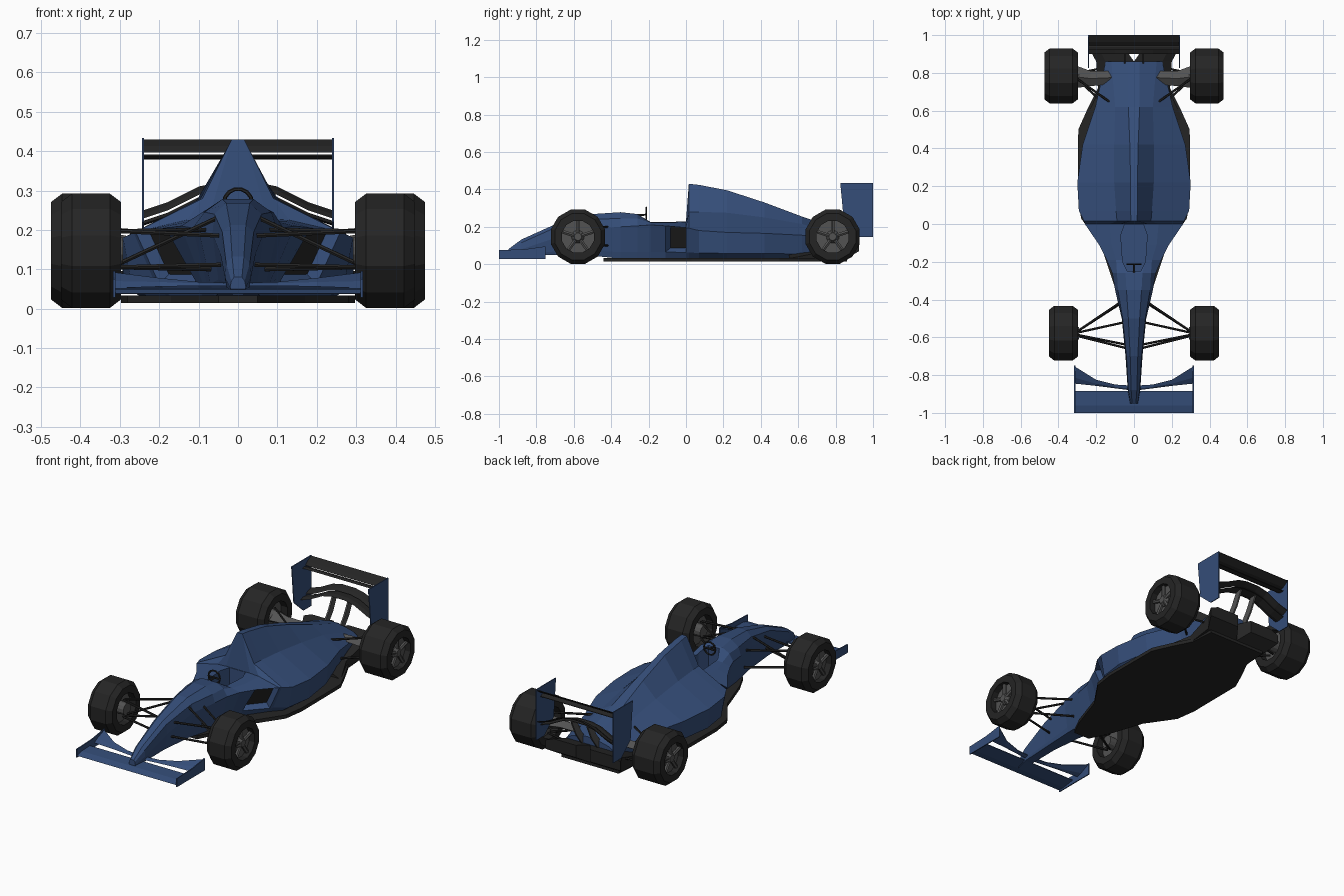
import bpy, bmesh
from math import sin, cos, pi, radians
from mathutils import Vector

if "Cube" in bpy.data.objects:
    bpy.data.objects.remove(bpy.data.objects["Cube"])


def material(name, rgb):
    m = bpy.data.materials.new(name)
    m.diffuse_color = (*rgb, 1)
    m.use_nodes = True
    m.node_tree.nodes["Principled BSDF"].inputs["Base Color"].default_value = m.diffuse_color
    return m


BLUE = material("blue_paint", (0.035, 0.075, 0.19))
BLACK = material("black", (0.018, 0.018, 0.018))
GREY = material("metal_grey", (0.085, 0.085, 0.085))


def loft_mesh(rings, closed=False):
    bm = bmesh.new()
    vs = [[bm.verts.new(p) for p in r] for r in rings]
    n = len(rings[0])
    pairs = list(zip(vs, vs[1:])) + ([(vs[-1], vs[0])] if closed else [])
    for a, b in pairs:
        for i in range(n):
            j = (i + 1) % n
            bm.faces.new((a[i], a[j], b[j], b[i]))
    if not closed:
        bm.faces.new(vs[0])
        bm.faces.new(vs[-1])
    bmesh.ops.recalc_face_normals(bm, faces=bm.faces)
    return bm


def finish(name, bm, mat, mirror=False):
    me = bpy.data.meshes.new(name)
    bm.to_mesh(me)
    bm.free()
    ob = bpy.data.objects.new(name, me)
    bpy.context.collection.objects.link(ob)
    me.materials.append(mat)
    if mirror:
        ob.modifiers.new("mirror", 'MIRROR')
    return ob


def loft(name, rings, mat, mirror=False, closed=False):
    return finish(name, loft_mesh(rings, closed), mat, mirror)


def side_plate(name, yz, x0, x1, mat, mirror=True):
    return loft(name, [[(x, y, z) for y, z in yz] for x in (x0, x1)], mat, mirror)


def circle(x, r, cy, cz, n=12):
    return [(x, cy + r * cos(2 * pi * (i + .5) / n), cz + r * sin(2 * pi * (i + .5) / n))
            for i in range(n)]


def rod(name, p, q, r, mat, mirror=True, n=6):
    p, q = Vector(p), Vector(q)
    rot = (q - p).to_track_quat('Z', 'Y')
    ring = [rot @ Vector((r * cos(2 * pi * i / n), r * sin(2 * pi * i / n), 0)) for i in range(n)]
    return loft(name, [[c + v for v in ring] for c in (p, q)], mat, mirror)


def foil(x, y0, z0, y1, z1, t):
    ym, zm = y0 + (y1 - y0) * .35, z0 + (z1 - z0) * .35
    return [(x, y0, z0), (x, ym, zm + t), (x, y1, z1), (x, y1, z1 - .003), (x, ym, zm - t)]


# Bodywork: y, bottom z, lower half width, shoulder (w, z), upper (w, z), crest (w, z)
SECTIONS = [
    (-.95, .035, .015, .02, .055, .017, .07, .010, .08),
    (-.88, .045, .028, .033, .08, .03, .115, .015, .132),
    (-.70, .050, .033, .045, .14, .04, .195, .020, .213),
    (-.50, .045, .050, .065, .19, .06, .24, .030, .268),
    (-.35, .030, .070, .10, .20, .085, .245, .040, .278),
    (-.26, .030, .080, .115, .205, .09, .245, .045, .268),
    (-.19, .030, .090, .145, .21, .095, .222, .060, .226),
    (-.11, .030, .105, .185, .205, .12, .222, .075, .226),
    (.00, .030, .200, .26, .195, .13, .225, .075, .228),
    (.015, .030, .210, .265, .193, .09, .28, .016, .43),
    (.07, .030, .270, .292, .18, .095, .28, .018, .424),
    (.22, .030, .290, .30, .17, .105, .275, .018, .395),
    (.42, .030, .260, .272, .165, .105, .25, .022, .33),
    (.62, .030, .185, .205, .155, .10, .215, .030, .255),
    (.86, .060, .120, .15, .13, .12, .15, .030, .172),
]
rings = []
for y, zb, wl, w, zs, wi, zi, wt, zt in SECTIONS:
    half = [(wl * .85, zb), (wl, zb + (zs - zb) * .2), (w, zs), (wi, zi), (wt, zt)]
    rings.append([(x, y, z) for x, z in half] + [(-x, y, z) for x, z in reversed(half)])
bm = loft_mesh(rings)
# Side air inlets sunk into the front of each pod
inlets = [f for f in bm.faces if -.09 < f.calc_center_median().y < -.01
          and .07 < f.calc_center_median().z < .17]
bmesh.ops.inset_individual(bm, faces=inlets, thickness=.018, depth=-.03)
for f in inlets:
    f.material_index = 1
body = finish("bodywork", bm, BLUE)
body.data.materials.append(BLACK)

# Cockpit opening
plan = [(.035, -.25), (.06, -.2), (.07, -.06), (.05, -.003)]
plan += [(-x, y) for x, y in reversed(plan)]
cutter = loft("cockpit_cutter", [[(x, y, z) for x, y in plan] for z in (.12, .34)], BLUE)
cutter.hide_render = True
cutter.hide_set(True)
cut = body.modifiers.new("cockpit", 'BOOLEAN')
cut.operation, cut.object, cut.solver = 'DIFFERENCE', cutter, 'EXACT'

# Steering wheel
bpy.ops.mesh.primitive_torus_add(major_segments=14, minor_segments=6, major_radius=.036,
                                 minor_radius=.005, location=(0, -.213, .268),
                                 rotation=(radians(90), 0, 0))
wheel = bpy.context.object
wheel.name = "steering_wheel"
wheel.data.materials.append(BLACK)
rod("steering_spoke", (-.035, -.213, .265), (.035, -.213, .265), .005, BLACK, False)
rod("steering_column", (0, -.213, .265), (0, -.29, .26), .006, BLACK, False)

# Floor and rear diffuser
edge = [(.05, -.44), (.1, -.34), (.17, -.13), (.28, .03), (.297, .15), (.295, .5),
        (.25, .6), (.19, .72), (.18, .86)]
edge += [(-x, y) for x, y in reversed(edge)]
loft("floor", [[(x, y, z) for x, y in edge] for z in (.014, .034)], BLACK)
side_box = [(.55, 0, .26, .02, .05), (.70, 0, .19, .018, .08), (.86, 0, .20, .03, .13),
            (.925, .045, .235, .07, .14)]
loft("diffuser", [[(a, y, c), (b, y, c), (b, y, d - .02), (b - .05, y, d), (a, y, d)]
                  for y, a, b, c, d in side_box], BLACK, True)

# Front wing
loft("front_wing", [foil(x, -1, .038, -.885, .052, .006) for x in (-.313, .313)], BLUE)
loft("front_flap", [foil(.02, -.88, .058, -.855, .066, .003),
                    foil(.1, -.87, .058, -.85, .068, .003),
                    foil(.2, -.857, .056, -.825, .078, .004),
                    foil(.313, -.845, .052, -.755, .092, .004)], BLUE, True)
side_plate("front_endplate", [(-1, .028), (-.75, .028), (-.75, .096), (-.86, .08), (-1, .075)],
           .311, .317, BLUE)

# Rear wing: upper planes, arched lower planes, endplates and supports
loft("rear_wing_main", [foil(x, .92, .388, .965, .382, .006) for x in (-.24, .24)], BLACK)
loft("rear_wing_flap", [foil(x, .945, .396, 1.0, .43, .005) for x in (-.24, .24)], BLACK)
arch = [(.24, .215), (.18, .235), (.1, .275), (.04, .288)]
arch += [(-x, z) for x, z in reversed(arch)]
loft("lower_wing", [foil(x, .9, z, .965, z + .006, .006) for x, z in arch], BLACK)
loft("lower_wing_flap", [foil(x, .95, z + .014, .995, z + .035, .004) for x, z in arch], BLACK)
side_plate("rear_endplate", [(.825, .433), (.845, .22), (.93, .145), (1, .145), (1, .433)],
           .239, .244, BLUE)
side_plate("wing_support", [(.82, .13), (.86, .12), (.92, .2), (.96, .285), (.92, .285), (.88, .21)],
           .045, .054, GREY)

# Wheels: tyre, rim, hub and spokes
CZ = .147
for tag, x0, x1, cy in (("front", .297, .45, -.578), ("rear", .297, .475, .784)):
    tyre = [(x0, .088), (x0, .128), (x0 + .028, .15), (x1 - .028, .15), (x1, .128), (x1, .088)]
    loft(tag + "_tyre", [circle(x, r, cy, CZ) for x, r in tyre], BLACK, True, True)
    loft(tag + "_rim", [circle(x, .0885, cy, CZ) for x in (x0 + .04, x1 - .035)], GREY, True)
    loft(tag + "_hub", [circle(x0 - .005, .035, cy, CZ), circle(x1 - .03, .035, cy, CZ),
                        circle(x1 - .012, .02, cy, CZ)], GREY, True)
    for k in range(5):
        a = pi / 2 + k * 2 * pi / 5
        rod(f"{tag}_spoke_{k}", (x1 - .025, cy + .015 * cos(a), CZ + .015 * sin(a)),
            (x1 - .025, cy + .086 * cos(a), CZ + .086 * sin(a)), .011, GREY)

# Suspension arms
ARMS = [
    ("front_upper", (.31, -.575, .197), (.08, -.42, .2)),
    ("front_upper", (.31, -.585, .197), (.035, -.64, .185)),
    ("front_lower", (.31, -.575, .105), (.07, -.42, .1)),
    ("front_lower", (.31, -.59, .105), (.03, -.66, .112)),
    ("front_pushrod", (.30, -.575, .115), (.05, -.52, .232)),
    ("rear_lower", (.31, .775, .09), (.14, .62, .09)),
    ("rear_lower", (.31, .795, .09), (.1, .84, .09)),
    ("rear_upper", (.31, .775, .2), (.12, .64, .185)),
]
for name, p, q in ARMS:
    rod(name + "_arm", p, q, .006, BLACK)

# Rear axle fairings
loft("rear_axle_fairing", [[(x, a, .15), (x, (a + b) / 2, .15 + h), (x, b, .15), (x, (a + b) / 2, .15 - h)]
                           for x, a, b, h in ((.12, .74, .81, .02), (.23, .73, .81, .025),
                                              (.31, .72, .84, .04))], GREY, True)
